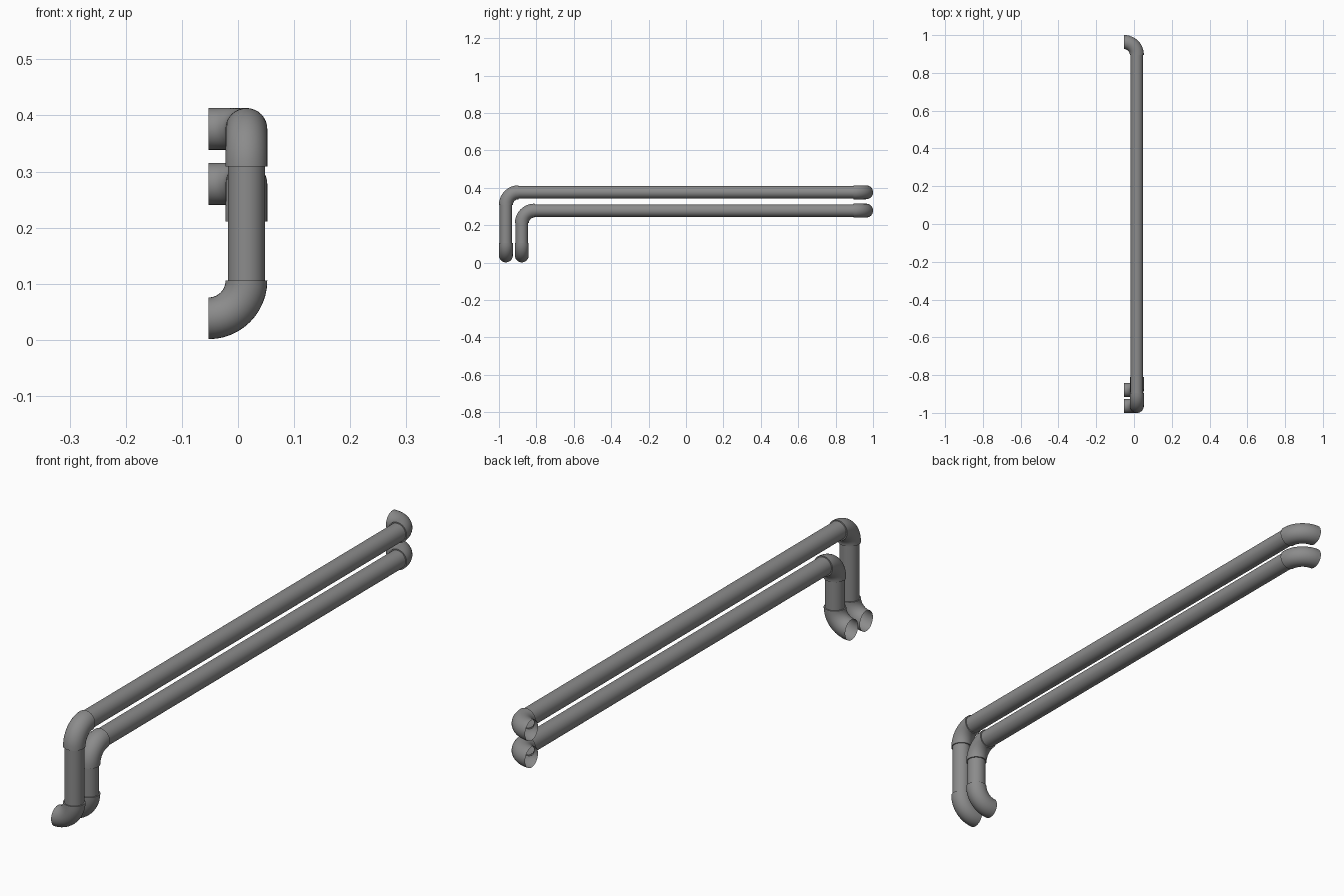
import bpy, bmesh, math
from mathutils import Vector

if "Cube" in bpy.data.objects:
    bpy.data.objects.remove(bpy.data.objects["Cube"])

SIDES = 32
PIPE_R, FIT_R, BEND = 0.033, 0.0372, 0.0672
X, BACK_Y, LOW_Z = 0.015, 0.963, 0.0385

# Dark grey for every part
grey = bpy.data.materials.new("dark_grey")
grey.diffuse_color = (0.26, 0.26, 0.26, 1)
grey.use_nodes = True
grey.node_tree.nodes["Principled BSDF"].inputs["Base Color"].default_value = grey.diffuse_color


def sweep(name, rings):
    """Open tube through (centre, tangent, side, radius) rings."""
    bm = bmesh.new()
    prev = None
    for centre, tangent, side, radius in rings:
        up = tangent.cross(side)
        ring = [bm.verts.new(centre + radius * (side * math.cos(a) + up * math.sin(a)))
                for a in (2 * math.pi * i / SIDES for i in range(SIDES))]
        if prev:
            for i in range(SIDES):
                j = (i + 1) % SIDES
                bm.faces.new((prev[i], prev[j], ring[j], ring[i]))
        prev = ring
    me = bpy.data.meshes.new(name)
    bm.to_mesh(me)
    bm.free()
    me.materials.append(grey)
    ob = bpy.data.objects.new(name, me)
    bpy.context.collection.objects.link(ob)
    bpy.ops.object.select_all(action='DESELECT')
    ob.select_set(True)
    bpy.context.view_layer.objects.active = ob
    bpy.ops.object.shade_smooth_by_angle(angle=math.radians(40))


def pipe(name, a, b):
    a, b = Vector(a), Vector(b)
    t = (b - a).normalized()
    side = Vector((1, 0, 0))
    sweep(name, [(a, t, side, PIPE_R), (b, t, side, PIPE_R)])


def elbow(name, corner, d_in, d_out, lip_out=False, steps=12):
    """Quarter bend along d_in then d_out, with a lip where it meets a pipe."""
    corner, d_in, d_out = Vector(corner), Vector(d_in), Vector(d_out)
    side = d_in.cross(d_out)
    pivot = corner - d_in * BEND + d_out * BEND
    rings = [(corner - d_in * BEND, d_in, side, PIPE_R)]
    for i in range(steps + 1):
        a = math.pi / 2 * i / steps
        c = pivot + BEND * (d_in * math.sin(a) - d_out * math.cos(a))
        rings.append((c, d_in * math.cos(a) + d_out * math.sin(a), side, FIT_R))
    if lip_out:
        rings.append((corner + d_out * BEND, d_out, side, PIPE_R))
    sweep(name, rings)


# Two nested pipe runs: (label, front y, height of the long run)
for label, y, z in (("outer", -0.963, 0.376), ("inner", -0.878, 0.278)):
    # wall elbow at the foot
    elbow(label + "_foot_elbow", (X, y, LOW_Z), (0, 0, -1), (-1, 0, 0))
    # riser
    pipe(label + "_riser", (X, y, LOW_Z + BEND - 0.002), (X, y, z - BEND + 0.002))
    # corner elbow
    elbow(label + "_corner_elbow", (X, y, z), (0, 0, 1), (0, 1, 0), lip_out=True)
    # long horizontal run
    pipe(label + "_long_pipe", (X, y + BEND - 0.002, z), (X, BACK_Y - BEND + 0.002, z))
    # wall elbow at the back
    elbow(label + "_back_elbow", (X, BACK_Y, z), (0, 1, 0), (-1, 0, 0))
